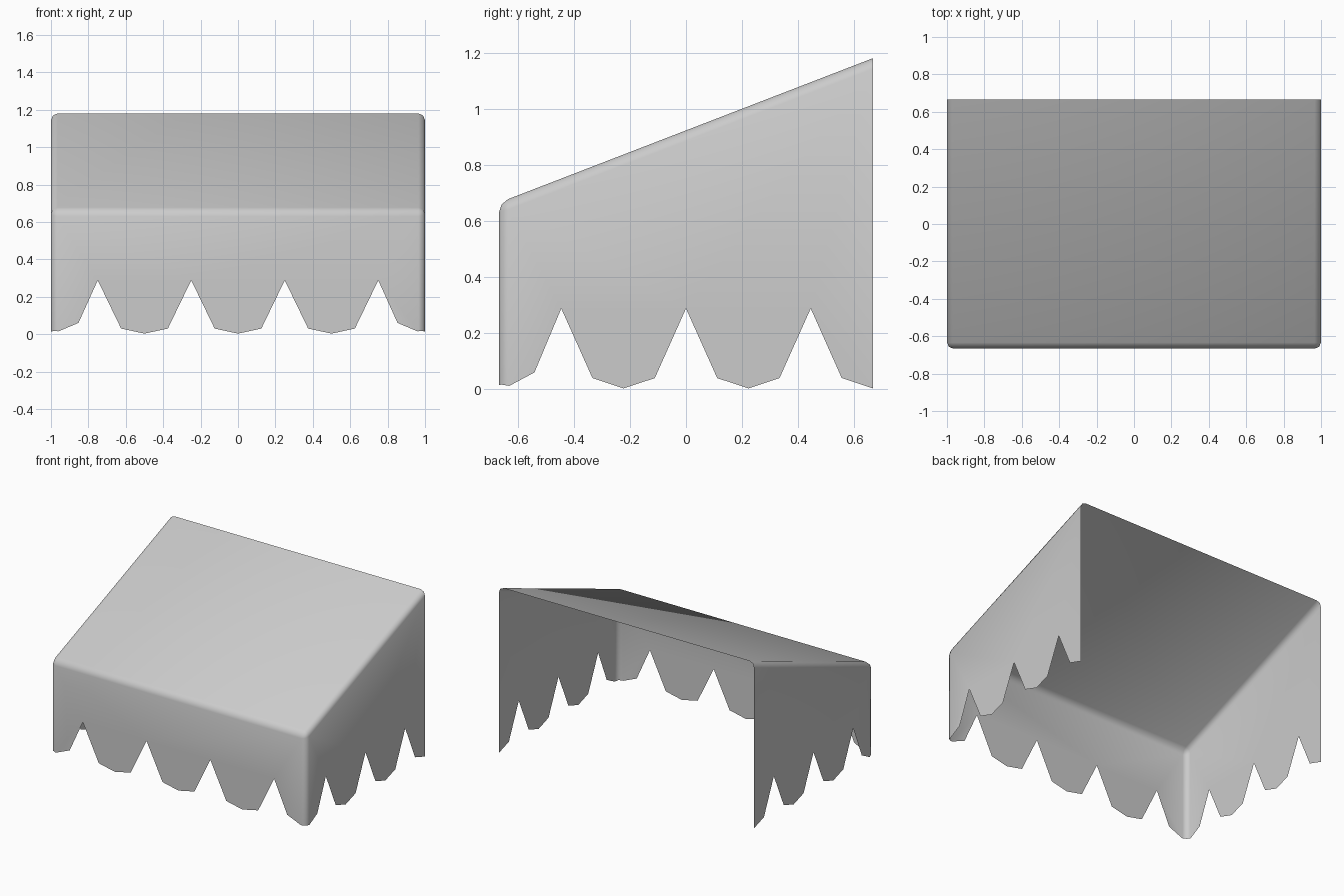
import bpy, bmesh

if "Cube" in bpy.data.objects:
    bpy.data.objects.remove(bpy.data.objects["Cube"])

W, D = 1.0, 0.6667           # half width, half depth
Z_FRONT, Z_BACK = 0.665, 1.18


def lobe(centre, half, shoulder):
    """Hanging scallop, without its right-hand notch."""
    return [(centre - half, 0.288), (centre - half / 2, shoulder),
            (centre, 0.003), (centre + half / 2, shoulder)]


# Scalloped lower edge of the front valance, left to right
front = [(-W, 0.02), (-0.96, 0.015), (-0.853, 0.06)]
for c in (-0.5, 0.0, 0.5):
    front += lobe(c, 0.25, 0.03)
front += [(0.75, 0.288), (0.853, 0.06), (0.96, 0.015), (W, 0.02)]

# Scalloped lower edge of a side, front to back
side = [(-D, 0.02), (-0.63, 0.012), (-0.54, 0.06)]
for c in (-D / 3, D / 3):
    side += lobe(c, D / 3, 0.04)
side += [(2 * D / 3, 0.288), (0.555, 0.04), (D, 0.003)]

# Single cloth sheet: front, two sides, sloping roof, open back
bm = bmesh.new()
front_v = [bm.verts.new((x, -D, z)) for x, z in front]
top = {(s, e): bm.verts.new((s * W, e * D, Z_BACK if e > 0 else Z_FRONT))
       for s in (-1, 1) for e in (-1, 1)}
bm.faces.new(front_v + [top[1, -1], top[-1, -1]])
bm.faces.new([top[-1, -1], top[1, -1], top[1, 1], top[-1, 1]])
for s, corner in ((-1, front_v[0]), (1, front_v[-1])):
    ring = [corner] + [bm.verts.new((s * W, y, z)) for y, z in side[1:]]
    ring += [top[s, 1], top[s, -1]]
    bm.faces.new(ring if s > 0 else ring[::-1])

# Rounded folds between the panels
folds = [e for e in bm.edges if len(e.link_faces) == 2]
bmesh.ops.bevel(bm, geom=folds, offset=0.035, offset_type='OFFSET',
                segments=2, profile=0.5, affect='EDGES')
bmesh.ops.triangulate(bm, faces=[f for f in bm.faces if len(f.verts) > 4])
for f in bm.faces:
    f.smooth = True

mesh = bpy.data.meshes.new("awning_cloth")
bm.to_mesh(mesh)
bm.free()
awning = bpy.data.objects.new("awning_cloth", mesh)
bpy.context.collection.objects.link(awning)
